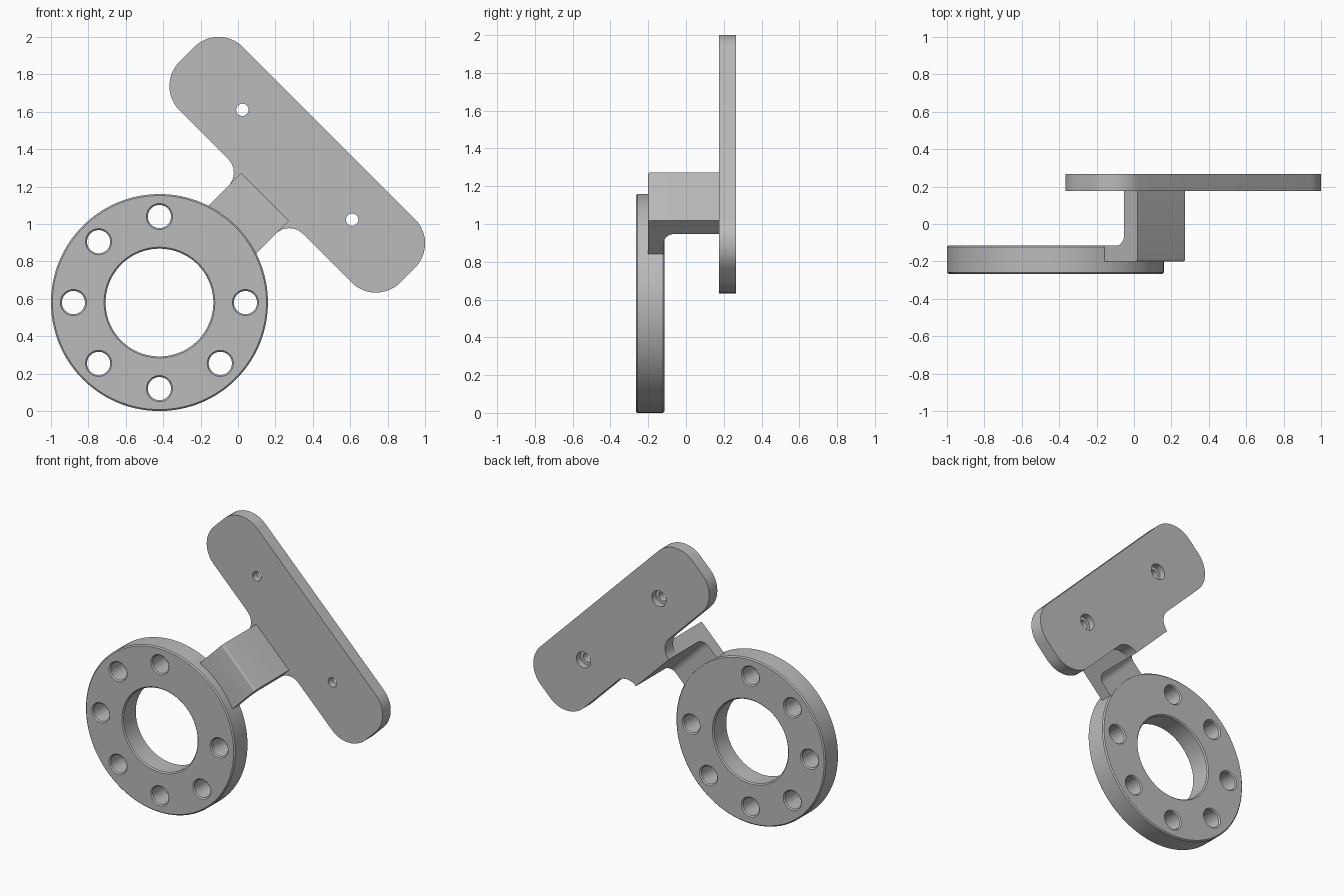
import bpy, bmesh
from math import sin, cos, radians, tau, pi

cube = bpy.data.objects.get("Cube")
if cube:
    bpy.data.objects.remove(cube, do_unlink=True)

grey = bpy.data.materials.new("machined grey")
grey.use_nodes = True
grey.diffuse_color = (0.5, 0.5, 0.5, 1)
grey.node_tree.nodes["Principled BSDF"].inputs["Base Color"].default_value = (0.5, 0.5, 0.5, 1)

# Everything is built around the ring axis, local z running out along the arm
ORIGIN, TILT = (-0.42, 0, 0.58), radians(45)
RING_FRONT, RING_BACK = -0.266, -0.115
PLATE_FRONT, PLATE_BACK = 0.176, 0.266


def finish(name, bm):
    bmesh.ops.recalc_face_normals(bm, faces=bm.faces)
    mesh = bpy.data.meshes.new(name)
    bm.to_mesh(mesh)
    bm.free()
    mesh.materials.append(grey)
    ob = bpy.data.objects.new(name, mesh)
    bpy.context.collection.objects.link(ob)
    ob.location, ob.rotation_euler = ORIGIN, (0, TILT, 0)
    return ob


def add_lathe(bm, profile, cx=0, cz=0, steps=48, closed=False):
    """Turn (radius, y) points about an axis parallel to y."""
    rings = [[bm.verts.new((cx + r * cos(tau * i / steps), y, cz + r * sin(tau * i / steps)))
              for i in range(steps)] for r, y in profile]
    pairs = list(zip(rings, rings[1:]))
    if closed:
        pairs.append((rings[-1], rings[0]))
    else:
        bm.faces.new(rings[0])
        bm.faces.new(rings[-1])
    for a, b in pairs:
        for i in range(steps):
            j = (i + 1) % steps
            bm.faces.new((a[i], a[j], b[j], b[i]))


def extrude(name, points, offset):
    """Make a prism from a flat outline of 3D points."""
    bm = bmesh.new()
    face = bm.faces.new([bm.verts.new(p) for p in points])
    grown = bmesh.ops.extrude_face_region(bm, geom=[face])["geom"]
    bmesh.ops.translate(bm, vec=offset, verts=[v for v in grown if isinstance(v, bmesh.types.BMVert)])
    return finish(name, bm)


def arc(cx, cy, r, start, end, steps=12):
    angles = [radians(start + (end - start) * i / steps) for i in range(steps + 1)]
    return [(cx + r * cos(a), cy + r * sin(a)) for a in angles]


def cut(ob, cutter):
    cutter.hide_render = True
    mod = ob.modifiers.new("holes", 'BOOLEAN')
    mod.operation, mod.solver, mod.object = 'DIFFERENCE', 'EXACT', cutter
    bpy.context.view_layer.objects.active = ob
    bpy.ops.object.modifier_apply(modifier=mod.name)
    bpy.data.objects.remove(cutter, do_unlink=True)


def smooth(ob):
    bpy.ops.object.select_all(action='DESELECT')
    ob.select_set(True)
    bpy.context.view_layer.objects.active = ob
    bpy.ops.object.shade_smooth_by_angle(angle=radians(25))


# Flange ring with chamfered rims
c, outer, inner = 0.008, 0.58, 0.288
bm = bmesh.new()
add_lathe(bm, [(inner + c, RING_FRONT), (outer - c, RING_FRONT), (outer, RING_FRONT + c),
               (outer, RING_BACK - c), (outer - c, RING_BACK), (inner + c, RING_BACK),
               (inner, RING_BACK - c), (inner, RING_FRONT + c)], steps=128, closed=True)
ring = finish("flange_ring", bm)

# Seven chamfered bolt holes; the place under the arm stays solid
bm = bmesh.new()
hole, flare = 0.062, 0.07
for k in range(1, 8):
    a = pi / 2 + k * tau / 8
    add_lathe(bm, [(flare, RING_FRONT - 0.02), (flare, RING_FRONT), (hole, RING_FRONT + c),
                   (hole, RING_BACK - c), (flare, RING_BACK), (flare, RING_BACK + 0.02)],
              0.46 * cos(a), 0.46 * sin(a))
cut(ring, finish("bolt_hole_cutter", bm))

# Bent arm: a flat strip leaving the ring and turning back to the plate
HALF, IN, OUT = 0.18, 0.70, 0.80
ARM_FRONT, ARM_BACK, r = -0.2, RING_BACK - 0.001, 0.06
side = [(0.5, ARM_FRONT)] + arc(OUT - 0.012, ARM_FRONT + 0.012, 0.012, -90, 0, 4)
side += [(OUT, PLATE_FRONT + 0.002), (IN, PLATE_FRONT + 0.002)]
side += arc(IN - r, ARM_BACK + r, r, 0, -90) + [(0.5, ARM_BACK)]
arm = extrude("bent_arm", [(-HALF, y, u) for u, y in side], (2 * HALF, 0, 0))

# Mounting plate: rounded rectangle with a filleted tab over the arm
mid, length, width, round_r = 1.042, 0.835, 0.24, 0.185
low = mid - width
half = arc(HALF + low - IN, IN, low - IN, 180, 90)
half += arc(length - round_r, low + round_r, round_r, -90, 0)
half += arc(length - round_r, mid + width - round_r, round_r, 0, 90)
outline = half + [(-v, u) for v, u in reversed(half)]
plate = extrude("mounting_plate", [(v, PLATE_FRONT, u) for v, u in outline],
                (0, PLATE_BACK - PLATE_FRONT, 0))

# Two screw holes, counterbored from the back
bm = bmesh.new()
for s in (-1, 1):
    add_lathe(bm, [(0.033, PLATE_FRONT - 0.02), (0.033, PLATE_BACK - 0.045),
                   (0.055, PLATE_BACK - 0.045), (0.055, PLATE_BACK + 0.02)], s * 0.415, mid)
cut(plate, finish("screw_hole_cutter", bm))

for ob in (ring, arm, plate):
    smooth(ob)
